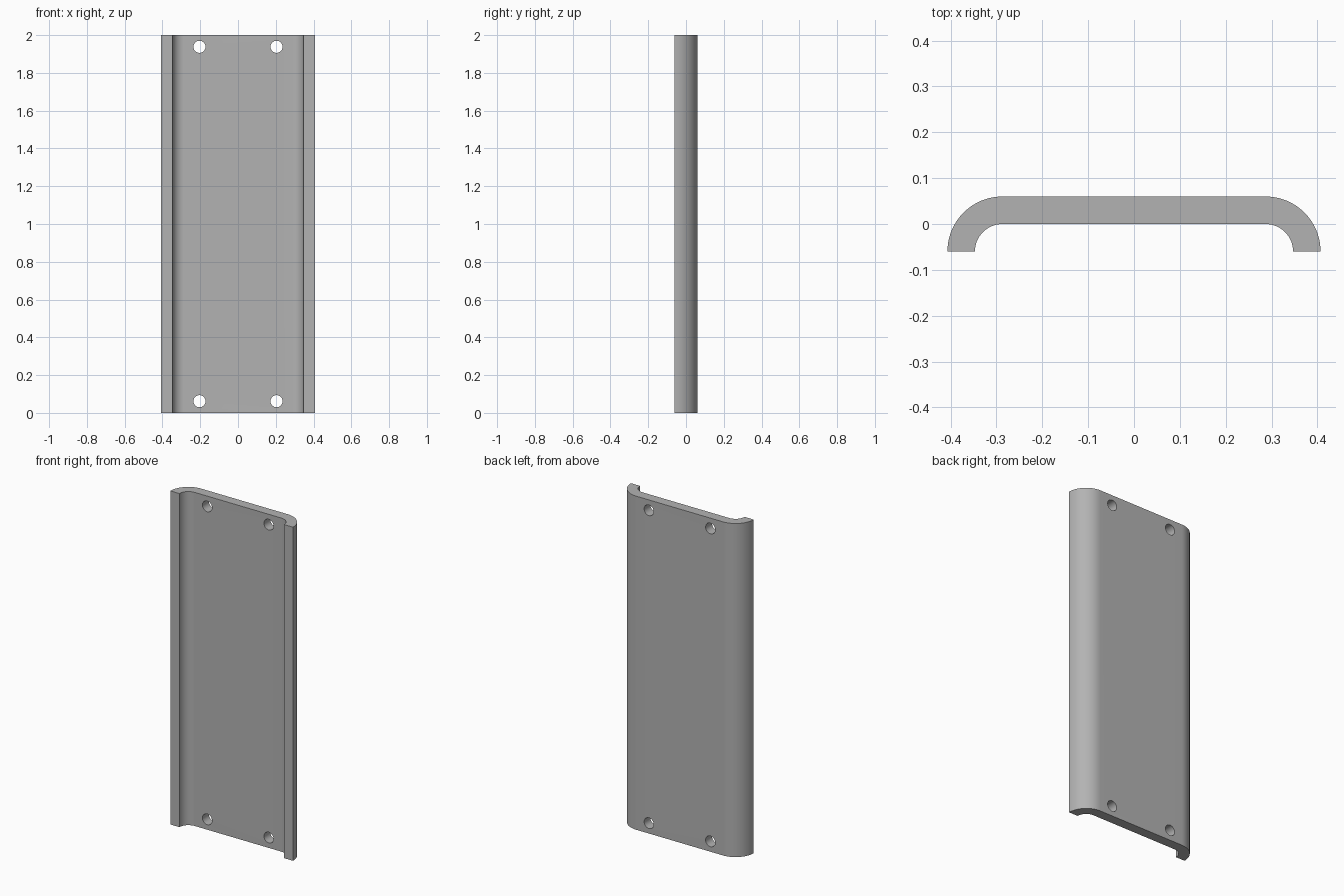
import bpy, bmesh
from math import sin, cos, pi, radians

if "Cube" in bpy.data.objects:
    bpy.data.objects.remove(bpy.data.objects["Cube"])

HEIGHT, THICK = 2.0, 0.06
R_OUT = 0.12                  # outer bend radius
R_IN = R_OUT - THICK
BEND_X, BEND_Y = 0.287, -0.06   # bend centre
STEPS = 24

grey = bpy.data.materials.new("grey metal")
grey.use_nodes = True
colour = (0.45, 0.45, 0.45, 1)
grey.diffuse_color = colour
grey.node_tree.nodes["Principled BSDF"].inputs["Base Color"].default_value = colour


def bend(radius):
    """Quarter arc on the +x side, from the lip up to the flat web."""
    angles = [pi / 2 * i / STEPS for i in range(STEPS + 1)]
    return [(BEND_X + radius * cos(a), BEND_Y + radius * sin(a)) for a in angles]


def mirrored(points):
    return [(-x, y) for x, y in reversed(points)]


# Channel plate: extruded cross-section with two rounded flanges
outer, inner = bend(R_OUT), bend(R_IN)
profile = outer + mirrored(outer) + list(reversed(inner + mirrored(inner)))
bm = bmesh.new()
face = bm.faces.new([bm.verts.new((x, y, 0)) for x, y in profile])
top = bmesh.ops.extrude_face_region(bm, geom=[face])["geom"]
bmesh.ops.translate(bm, vec=(0, 0, HEIGHT),
                    verts=[v for v in top if isinstance(v, bmesh.types.BMVert)])
bmesh.ops.recalc_face_normals(bm, faces=bm.faces)
mesh = bpy.data.meshes.new("channel_plate")
bm.to_mesh(mesh)
bm.free()
mesh.materials.append(grey)
plate = bpy.data.objects.new("channel_plate", mesh)
bpy.context.collection.objects.link(plate)

# Four screw holes near the corners
for x in (-0.204, 0.204):
    for z in (0.062, HEIGHT - 0.062):
        bpy.ops.mesh.primitive_cylinder_add(vertices=32, radius=0.032, depth=0.2,
                                            location=(x, 0.03, z),
                                            rotation=(pi / 2, 0, 0))
        cutter = bpy.context.object
        cutter.name = "hole_cutter"
        cutter.data.materials.append(grey)
        cut = plate.modifiers.new("screw_hole", 'BOOLEAN')
        cut.operation, cut.solver, cut.object = 'DIFFERENCE', 'EXACT', cutter
        bpy.ops.object.select_all(action='DESELECT')
        plate.select_set(True)
        bpy.context.view_layer.objects.active = plate
        bpy.ops.object.modifier_apply(modifier=cut.name)
        bpy.data.objects.remove(cutter)

bpy.ops.object.shade_smooth_by_angle(angle=radians(30))
